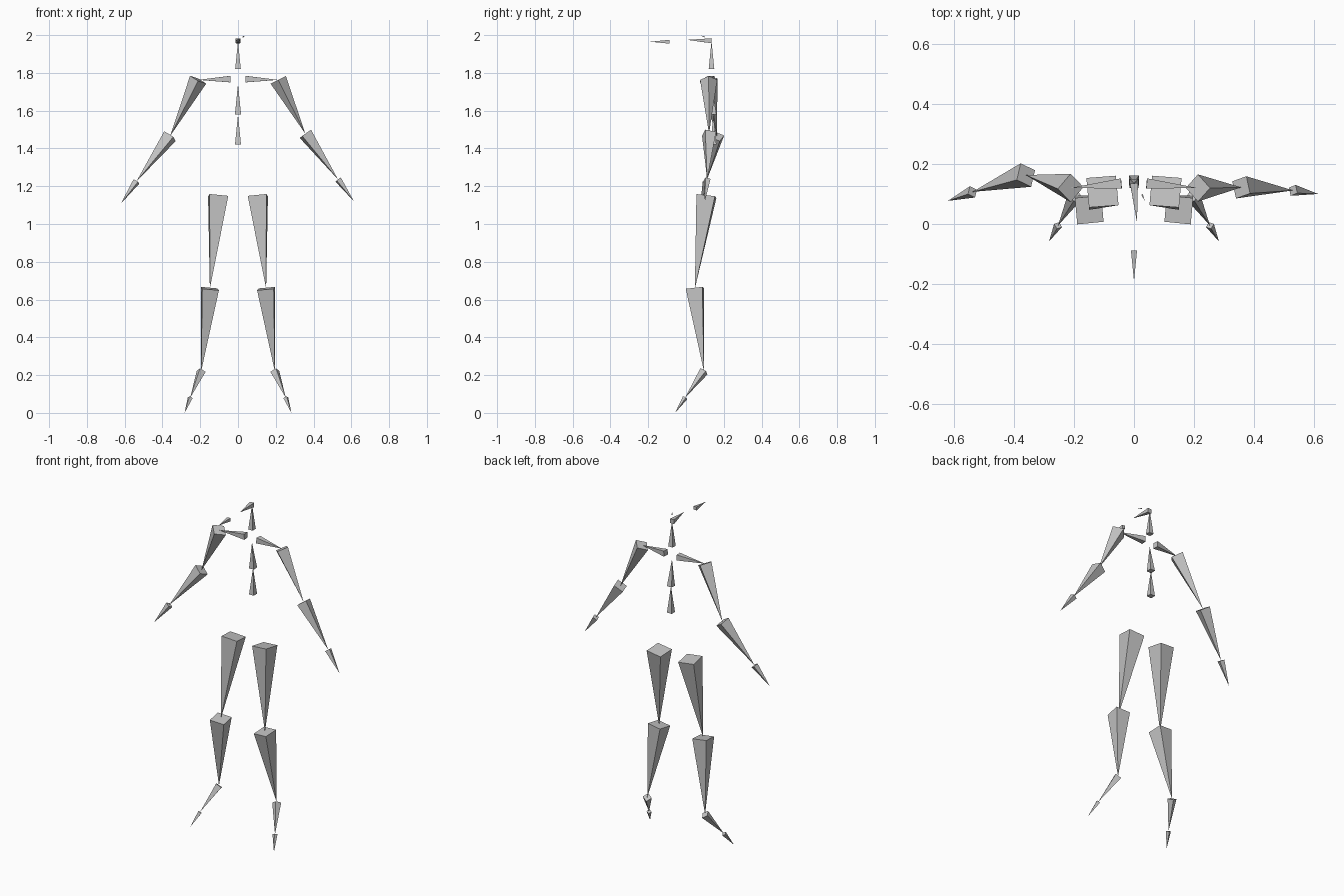
import bpy, bmesh, math
from mathutils import Vector, Matrix

cube = bpy.data.objects.get("Cube")
if cube:
    bpy.data.objects.remove(cube)

grey = bpy.data.materials.new("light grey")
grey.use_nodes = True
COLOUR = (0.55, 0.55, 0.55, 1)
grey.diffuse_color = COLOUR
grey.node_tree.nodes["Principled BSDF"].inputs["Base Color"].default_value = COLOUR


def bone(name, head, tail, roll=0, mirror=False):
    """Four-sided spike from head to tail; its base is a fifth of its length."""
    head, tail = Vector(head), Vector(tail)
    length = (tail - head).length
    d = (tail - head).normalized()
    ref = Vector((0, 1, 0)) if abs(d.x) > 0.9 else Vector((1, 0, 0))
    u = (ref - d * ref.dot(d)).normalized()
    frame = Matrix((u, d.cross(u), d)).transposed().to_4x4()
    place = (Matrix.Translation((head + tail) / 2) @ frame
             @ Matrix.Rotation(math.radians(45 + roll), 4, 'Z'))
    if mirror:
        place = Matrix.Scale(-1, 4, (1, 0, 0)) @ place
    bm = bmesh.new()
    bmesh.ops.create_cone(bm, cap_ends=True, segments=4, depth=length,
                          radius1=0.2 * length / math.sqrt(2), radius2=0)
    bmesh.ops.remove_doubles(bm, verts=bm.verts, dist=1e-5)
    bmesh.ops.transform(bm, matrix=place, verts=bm.verts)
    bmesh.ops.recalc_face_normals(bm, faces=bm.faces)
    mesh = bpy.data.meshes.new(name)
    bm.to_mesh(mesh)
    bm.free()
    mesh.materials.append(grey)
    bpy.context.collection.objects.link(bpy.data.objects.new(name, mesh))


def chain(names, points, rolls, mirror=False):
    """Bones joined end to end."""
    for name, a, b, roll in zip(names, points, points[1:], rolls):
        bone(name, a, b, roll, mirror)


# Spine, neck and head
chain(["lower_spine", "upper_spine"],
      [(0, 0.145, 1.42), (0, 0.145, 1.58), (0, 0.135, 1.74)], [0, 0])
bone("neck", (0, 0.135, 1.82), (0, 0.135, 1.97))
bone("head", (0, 0.135, 1.97), (0.01, 0.005, 1.975))
bone("jaw", (0, -0.088, 1.965), (0, -0.19, 1.965))
bone("eye", (0.027, 0.098, 1.99), (0.036, 0.077, 1.998))

# Shoulders and legs, the same on both sides
for side, flip in (("left", False), ("right", True)):
    bone(side + "_shoulder", (0.042, 0.135, 1.767), (0.212, 0.12, 1.763), 0, flip)
    chain([side + "_thigh", side + "_calf", side + "_foot", side + "_toe"],
          [(0.105, 0.108, 1.148), (0.149, 0.047, 0.658), (0.195, 0.095, 0.22),
           (0.253, -0.005, 0.08), (0.283, -0.058, 0)],
          [5, 5, 30, 30], flip)

# Arms, posed a little differently; right one given in mirrored positions
ARM = ["upper_arm", "forearm", "hand"]
ROLLS = [45, -15, -15]
chain(["left_" + n for n in ARM],
      [(0.213, 0.12, 1.763), (0.357, 0.122, 1.477), (0.53, 0.112, 1.235),
       (0.614, 0.1, 1.12)], ROLLS)
chain(["right_" + n for n in ARM],
      [(0.211, 0.12, 1.764), (0.36, 0.163, 1.465), (0.538, 0.107, 1.225),
       (0.62, 0.077, 1.108)], ROLLS, True)
